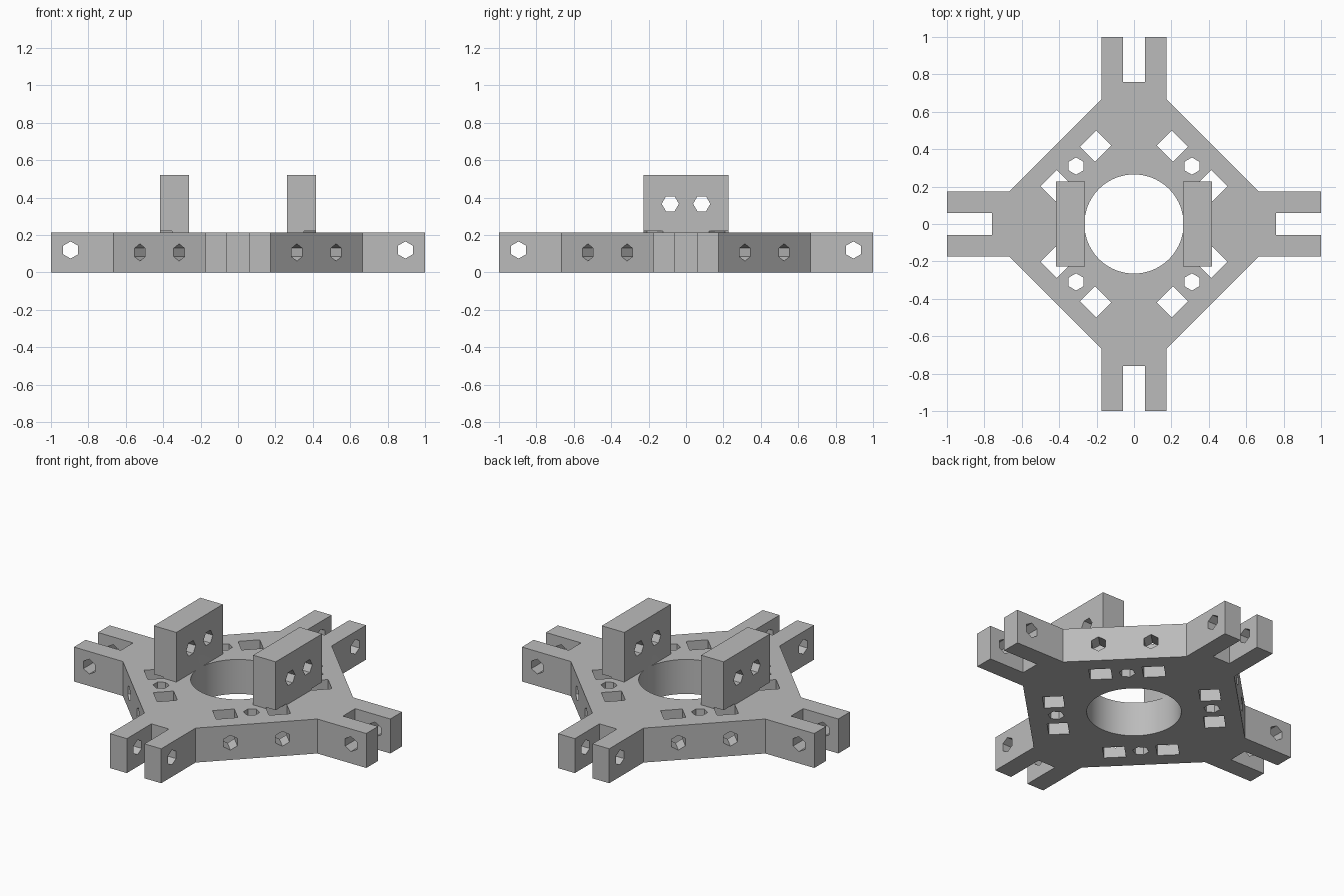
import bpy, bmesh
from math import pi, radians
from mathutils import Matrix, Vector

cube = bpy.data.objects.get("Cube")
if cube:
    bpy.data.objects.remove(cube, do_unlink=True)

THICK = 0.213      # plate thickness
HEX = 0.046        # bolt hole radius
CUT_TOP = 0.221    # vertical cuts run slightly into the uprights

grey = bpy.data.materials.new("light_grey")
grey.use_nodes = True
grey.diffuse_color = (0.5, 0.5, 0.5, 1)
grey.node_tree.nodes["Principled BSDF"].inputs["Base Color"].default_value = (0.5, 0.5, 0.5, 1)


def spin(angle):
    return Matrix.Rotation(angle, 4, 'Z')


def add_box(bm, lo, hi, turn=Matrix()):
    lo, hi = Vector(lo), Vector(hi)
    size = Matrix.Diagonal((*(hi - lo), 1))
    bmesh.ops.create_cube(bm, size=1, matrix=turn @ Matrix.Translation((lo + hi) / 2) @ size)


def add_rod(bm, radius, length, centre, sides=6, axis=Matrix(), turn=Matrix()):
    bmesh.ops.create_cone(bm, cap_ends=True, segments=sides, radius1=radius, radius2=radius,
                          depth=length, matrix=turn @ Matrix.Translation(centre) @ axis)


def finish(bm, name, helper=False):
    bmesh.ops.recalc_face_normals(bm, faces=bm.faces)
    mesh = bpy.data.meshes.new(name)
    bm.to_mesh(mesh)
    bm.free()
    mesh.materials.append(grey)
    obj = bpy.data.objects.new(name, mesh)
    bpy.context.collection.objects.link(obj)
    obj.hide_render = helper
    return obj


def cut(obj, *cutters):
    bpy.context.view_layer.objects.active = obj
    for cutter in cutters:
        mod = obj.modifiers.new("cut", 'BOOLEAN')
        mod.operation = 'DIFFERENCE'
        mod.solver = 'EXACT'
        mod.object = cutter
        bpy.ops.object.modifier_apply(modifier=mod.name)


quarters = [i * pi / 2 for i in range(4)]
diagonals = [a + pi / 4 for a in quarters]
ALONG_X = Matrix.Rotation(pi / 2, 4, 'Y')
ALONG_Y = Matrix.Rotation(pi / 2, 4, 'X')
SIXTH = spin(pi / 6)

# Plate: one forked arm outline repeated four times
arm = [(0.665, -0.175), (1, -0.175), (1, -0.06), (0.76, -0.06)]
arm += [(x, -y) for x, y in reversed(arm)]
bm = bmesh.new()
outline = [bm.verts.new(spin(a) @ Vector((x, y, 0))) for a in quarters for x, y in arm]
base = bm.faces.new(outline)
top = bmesh.ops.extrude_face_region(bm, geom=[base])["geom"]
bmesh.ops.translate(bm, vec=(0, 0, THICK), verts=[v for v in top if isinstance(v, bmesh.types.BMVert)])
plate = finish(bm, "frame_plate")

# Vertical openings: centre bore, nut slots and bolt holes
bm = bmesh.new()
depth, mid = CUT_TOP + 0.1, (CUT_TOP - 0.1) / 2
add_rod(bm, 0.265, depth, (0, 0, mid), sides=96)
for a in diagonals:
    for side in (-1, 1):
        add_box(bm, (0.382, side * 0.15 - 0.0615, -0.1), (0.497, side * 0.15 + 0.0615, CUT_TOP), spin(a))
    add_rod(bm, HEX, depth, (0.438, 0, mid), axis=spin(-a), turn=spin(a))
vertical_cutter = finish(bm, "vertical_cutter", True)

# Sideways openings: fork pins and bolts into the nut slots
bm = bmesh.new()
for a in quarters:
    add_rod(bm, HEX, 0.6, (0.895, 0, 0.12), axis=ALONG_Y, turn=spin(a))
for a in diagonals:
    for side in (-1, 1):
        add_rod(bm, HEX, 0.26, (0.56, side * 0.148, 0.107), axis=ALONG_X @ SIXTH, turn=spin(a))
side_cutter = finish(bm, "side_cutter", True)

cut(plate, vertical_cutter, side_cutter)

# Uprights with two bolt holes each
bm = bmesh.new()
for y in (-0.084, 0.084):
    add_rod(bm, HEX, 1.2, (0, y, 0.367), axis=ALONG_X)
upright_cutter = finish(bm, "upright_cutter", True)
uprights = []
for name, x in (("left_upright", 0.34), ("right_upright", -0.34)):
    bm = bmesh.new()
    add_box(bm, (x - 0.077, -0.227, THICK), (x + 0.077, 0.227, 0.52))
    upright = finish(bm, name)
    cut(upright, vertical_cutter, upright_cutter)
    uprights.append(upright)

for helper in (vertical_cutter, side_cutter, upright_cutter):
    bpy.data.objects.remove(helper, do_unlink=True)

# Smooth bore, crisp edges elsewhere
bpy.ops.object.select_all(action='DESELECT')
for obj in [plate] + uprights:
    obj.select_set(True)
bpy.ops.object.shade_smooth_by_angle(angle=radians(30))
